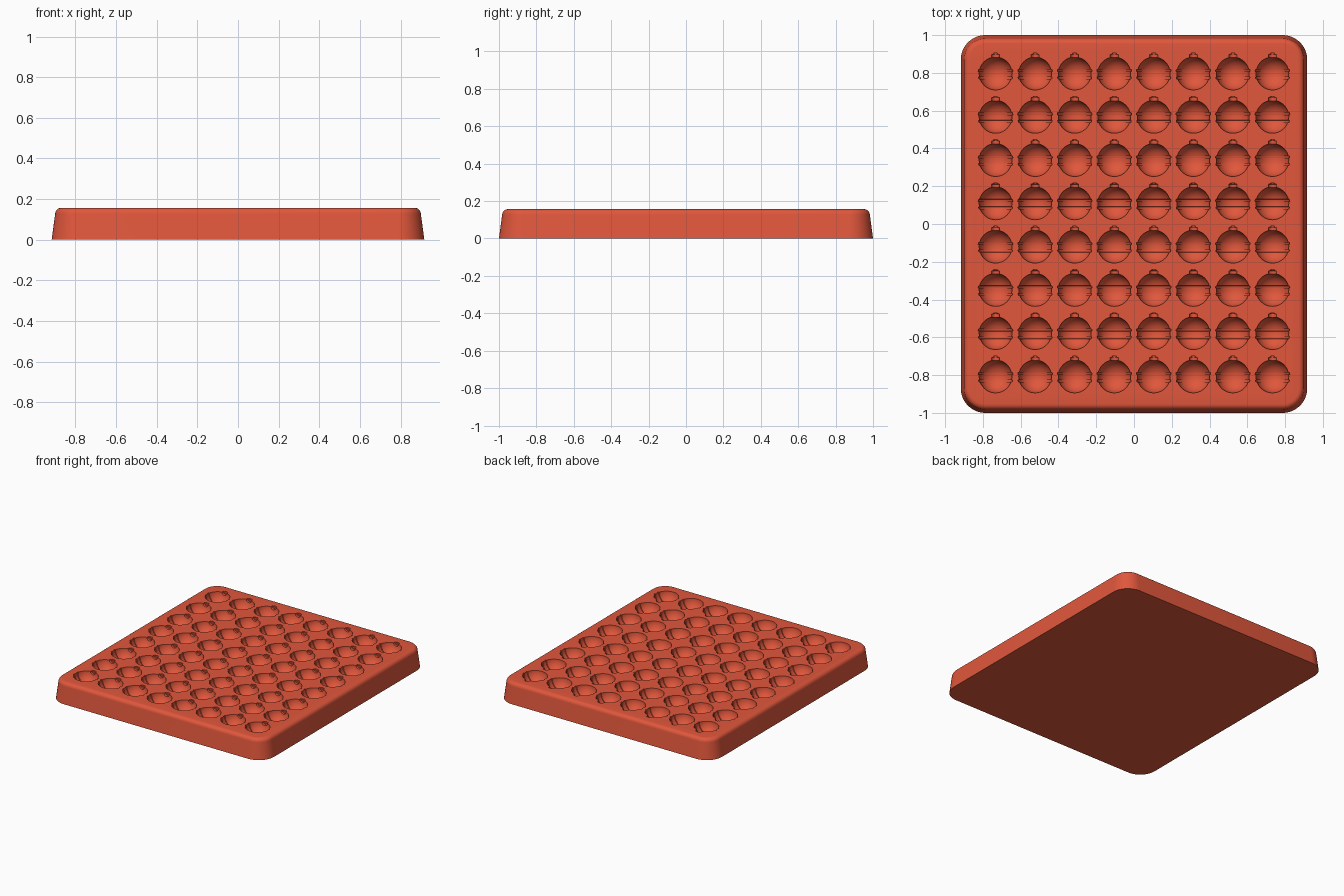
import bpy, bmesh
from math import sin, cos, pi, sqrt, radians
from mathutils import Vector

cube = bpy.data.objects.get("Cube")
if cube:
    bpy.data.objects.remove(cube)

HALF_X, HALF_Y, HEIGHT = 0.917, 1.0, 0.157
CORNER, ROUND = 0.13, 0.03
BALL = 0.087

clay = bpy.data.materials.new("terracotta_red")
clay.use_nodes = True
colour = (0.75, 0.095, 0.045, 1)
clay.diffuse_color = colour
clay.node_tree.nodes["Principled BSDF"].inputs["Base Color"].default_value = colour


def loft(bm, rings):
    """Skin closed rings of points and cap both ends."""
    loops = [[bm.verts.new(p) for p in ring] for ring in rings]
    n = len(loops[0])
    for a, b in zip(loops, loops[1:]):
        for i in range(n):
            j = (i + 1) % n
            bm.faces.new((a[i], a[j], b[j], b[i]))
    bm.faces.new(loops[0][::-1])
    bm.faces.new(loops[-1])


def finish(name, bm):
    bmesh.ops.recalc_face_normals(bm, faces=bm.faces)
    mesh = bpy.data.meshes.new(name)
    bm.to_mesh(mesh)
    bm.free()
    mesh.materials.append(clay)
    obj = bpy.data.objects.new(name, mesh)
    bpy.context.collection.objects.link(obj)
    return obj


def rounded_rectangle(inset, z, steps=12):
    """Outline of the tray, shrunk by inset."""
    points = []
    for k, (sx, sy) in enumerate(((1, 1), (-1, 1), (-1, -1), (1, -1))):
        for i in range(steps + 1):
            a = pi / 2 * (k + i / steps)
            r = CORNER - inset
            points.append((sx * (HALF_X - CORNER) + r * cos(a),
                           sy * (HALF_Y - CORNER) + r * sin(a), z))
    return points


# Tray block: tapered wall with a rounded top edge
bm = bmesh.new()
levels = [(0, 0)]
for i in range(7):
    a = pi / 2 * i / 6
    levels.append((0.017 + ROUND * (1 - cos(a)), HEIGHT - ROUND * (1 - sin(a))))
loft(bm, [rounded_rectangle(inset, z) for inset, z in levels])
tray = finish("mould_tray", bm)


# Bauble profile along its axis: ball, two raised bands and a cap
def ball_radius(y):
    return sqrt(max(BALL ** 2 - y ** 2, 0))


profile = []
band_edges = []
for centre in (-0.024, 0.016):
    low, high = centre - 0.006, centre + 0.006
    band_edges.append((low, high))
for i in range(1, 24):
    y = -BALL * cos(pi * i / 24)
    in_band = any(a - 0.002 < y < b + 0.002 for a, b in band_edges)
    if not in_band and y < 0.083:
        profile.append((y, ball_radius(y)))
for low, high in band_edges:
    for y, raised in ((low, 0), (low + 0.0005, 0.006),
                      (high - 0.0005, 0.006), (high, 0)):
        profile.append((y, ball_radius(y) + raised))
profile.sort()
profile += [(0.084, 0.0215), (0.101, 0.0215), (0.1015, 0.013), (0.108, 0.011)]
profile.insert(0, (-BALL, 0.001))

# Cutter: grid of eight by eight baubles sunk halfway into the top
SIDES = 36
bm = bmesh.new()
for row in range(8):
    for col in range(8):
        origin = Vector((-0.733 + 0.2094 * col, -0.807 + 0.2291 * row, HEIGHT))
        rings = []
        for y, r in profile:
            turns = [2 * pi * (i + 0.5) / SIDES for i in range(SIDES)]
            rings.append([origin + Vector((r * cos(a), y, r * sin(a))) for a in turns])
        loft(bm, rings)
cutter = finish("bauble_cutter", bm)

# Carve the cavities, then drop the cutter
cut = tray.modifiers.new("cavities", 'BOOLEAN')
cut.operation = 'DIFFERENCE'
cut.solver = 'EXACT'
cut.object = cutter
bpy.context.view_layer.objects.active = tray
tray.select_set(True)
bpy.ops.object.modifier_apply(modifier=cut.name)
bpy.data.objects.remove(cutter)

bpy.ops.object.shade_smooth_by_angle(angle=radians(32))
